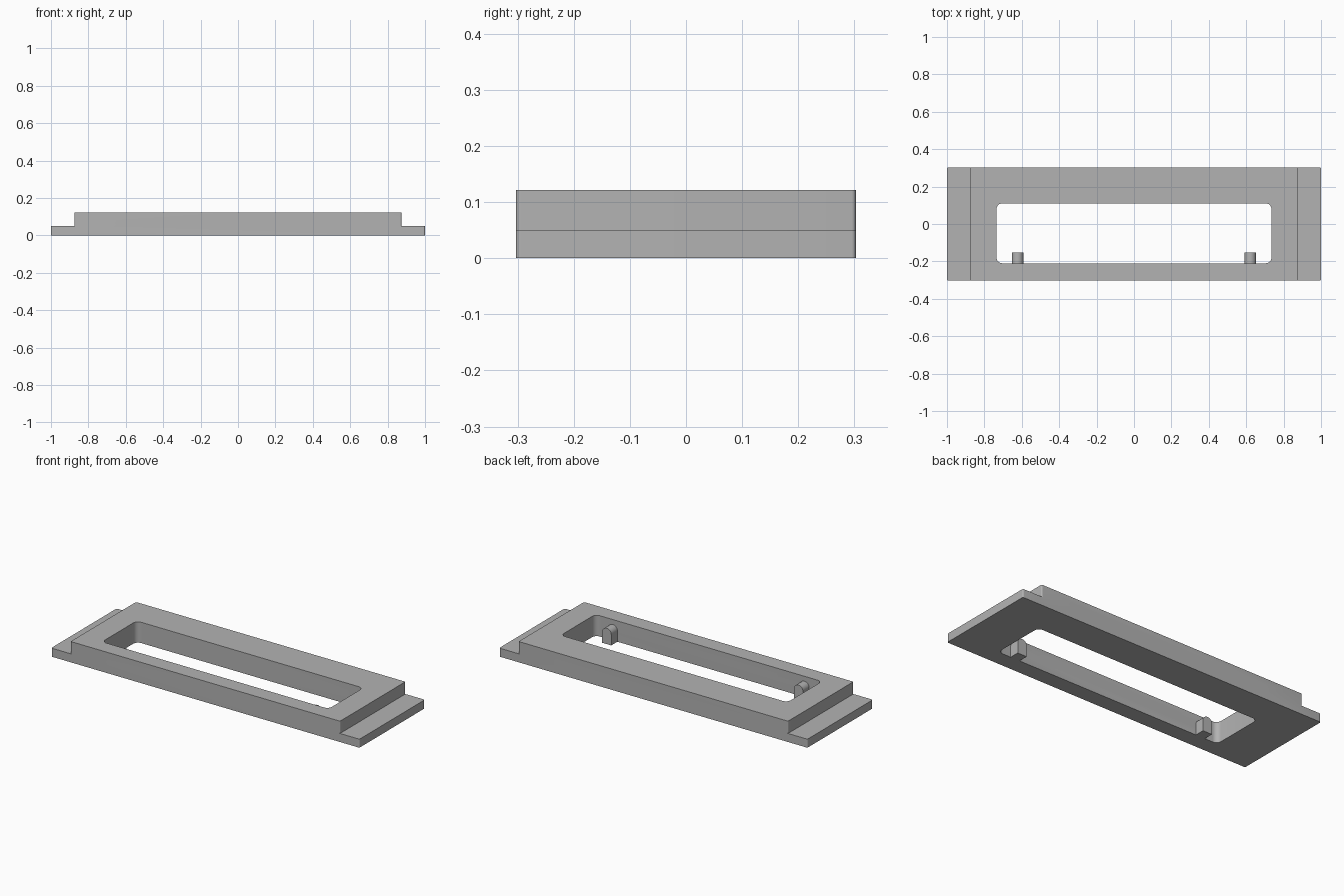
import bpy
import bmesh
import math
from mathutils import Matrix, Vector

cube = bpy.data.objects.get("Cube")
if cube:
    bpy.data.objects.remove(cube, do_unlink=True)

grey = bpy.data.materials.new("machined_grey")
grey.use_nodes = True
colour = (0.45, 0.45, 0.45, 1)
grey.diffuse_color = colour
grey.node_tree.nodes["Principled BSDF"].inputs["Base Color"].default_value = colour


def finish(name, bm):
    bmesh.ops.recalc_face_normals(bm, faces=bm.faces)
    mesh = bpy.data.meshes.new(name)
    bm.to_mesh(mesh)
    bm.free()
    mesh.materials.append(grey)
    obj = bpy.data.objects.new(name, mesh)
    bpy.context.collection.objects.link(obj)
    return obj


def prism(name, outline, start, sweep):
    """Extrude a closed outline along the sweep vector."""
    bm = bmesh.new()
    face = bm.faces.new([bm.verts.new(Vector(p) + Vector(start)) for p in outline])
    new = bmesh.ops.extrude_face_region(bm, geom=[face])["geom"]
    bmesh.ops.translate(bm, vec=sweep, verts=[v for v in new if isinstance(v, bmesh.types.BMVert)])
    return finish(name, bm)


def rounded_box(name, x, y0, y1, z0, z1, r, steps=8):
    """Upright slab with rounded vertical corners."""
    outline = []
    corners = [(x - r, y1 - r), (r - x, y1 - r), (r - x, y0 + r), (x - r, y0 + r)]
    for i, (cx, cy) in enumerate(corners):
        for k in range(steps + 1):
            a = (i + k / steps) * math.pi / 2
            outline.append((cx + r * math.cos(a), cy + r * math.sin(a), 0))
    return prism(name, outline, (0, 0, z0), (0, 0, z1 - z0))


def round_cutter(start, end, r1, r2=None):
    """Cylinder or cone between two points."""
    start, end = Vector(start), Vector(end)
    axis = end - start
    bm = bmesh.new()
    bmesh.ops.create_cone(bm, cap_ends=True, segments=32, radius1=r1,
                          radius2=r1 if r2 is None else r2, depth=axis.length)
    turn = axis.to_track_quat("Z", "Y").to_matrix().to_4x4()
    bm.transform(Matrix.Translation((start + end) / 2) @ turn)
    cutter = finish("cutter", bm)
    cutter.hide_render = True
    return cutter


def combine(obj, other, operation="DIFFERENCE"):
    """Apply a boolean and discard the helper."""
    mod = obj.modifiers.new("boolean", "BOOLEAN")
    mod.operation, mod.solver, mod.object = operation, "EXACT", other
    bpy.context.view_layer.update()
    graph = bpy.context.evaluated_depsgraph_get()
    mesh = bpy.data.meshes.new_from_object(obj.evaluated_get(graph))
    obj.modifiers.clear()
    obj.data = mesh
    bpy.data.objects.remove(other, do_unlink=True)


# Stepped frame: thin mounting plate with a raised body
back, front = 0.303, -0.303
frame = rounded_box("frame", 1, front, back, 0, 0.05, 0.008)
body = rounded_box("body", 0.874, front, back, 0, 0.122, 0.008)
combine(frame, body, "UNION")

# Large window through the body
combine(frame, rounded_box("window", 0.735, -0.21, 0.11, -0.1, 0.3, 0.03))

bosses = []
for side, label in ((-1, "right"), (1, "left")):
    # Countersunk holes in the mounting flange
    for y in (-0.243, 0, 0.245):
        x = side * 0.938
        combine(frame, round_cutter((x, y, -0.1), (x, y, 0.2), 0.023))
        combine(frame, round_cutter((x, y, -0.005), (x, y, 0.022), 0.049, 0.022))

    # Vertical holes beside the window corners
    for y in (-0.253, 0.148):
        x = side * 0.718
        combine(frame, round_cutter((x, y, -0.1), (x, y, 0.2), 0.022))

    # Cross holes in the front and back rails
    x = side * 0.622
    combine(frame, round_cutter((x, -0.4, 0.063), (x, 0, 0.063), 0.018))
    combine(frame, round_cutter((x, 0, 0.063), (x, 0.4, 0.063), 0.023))
    x2 = side * 0.43
    combine(frame, round_cutter((x2, -0.4, 0.075), (x2, 0, 0.075), 0.018))

    # Arched boss behind the front rail
    arch = [(x - 0.03, 0, 0), (x + 0.03, 0, 0)]
    arch += [(x + 0.03 * math.cos(math.pi * k / 16), 0, 0.063 + 0.03 * math.sin(math.pi * k / 16))
             for k in range(17)]
    boss = prism(label + "_boss", arch, (0, -0.21, 0), (0, 0.057, 0))
    combine(boss, round_cutter((x, -0.4, 0.063), (x, 0, 0.063), 0.018))
    bosses.append(boss)

# Smooth rounded walls, keep edges crisp
bpy.ops.object.select_all(action="DESELECT")
for obj in [frame] + bosses:
    obj.select_set(True)
bpy.context.view_layer.objects.active = frame
bpy.ops.object.shade_smooth_by_angle(angle=math.radians(30))
